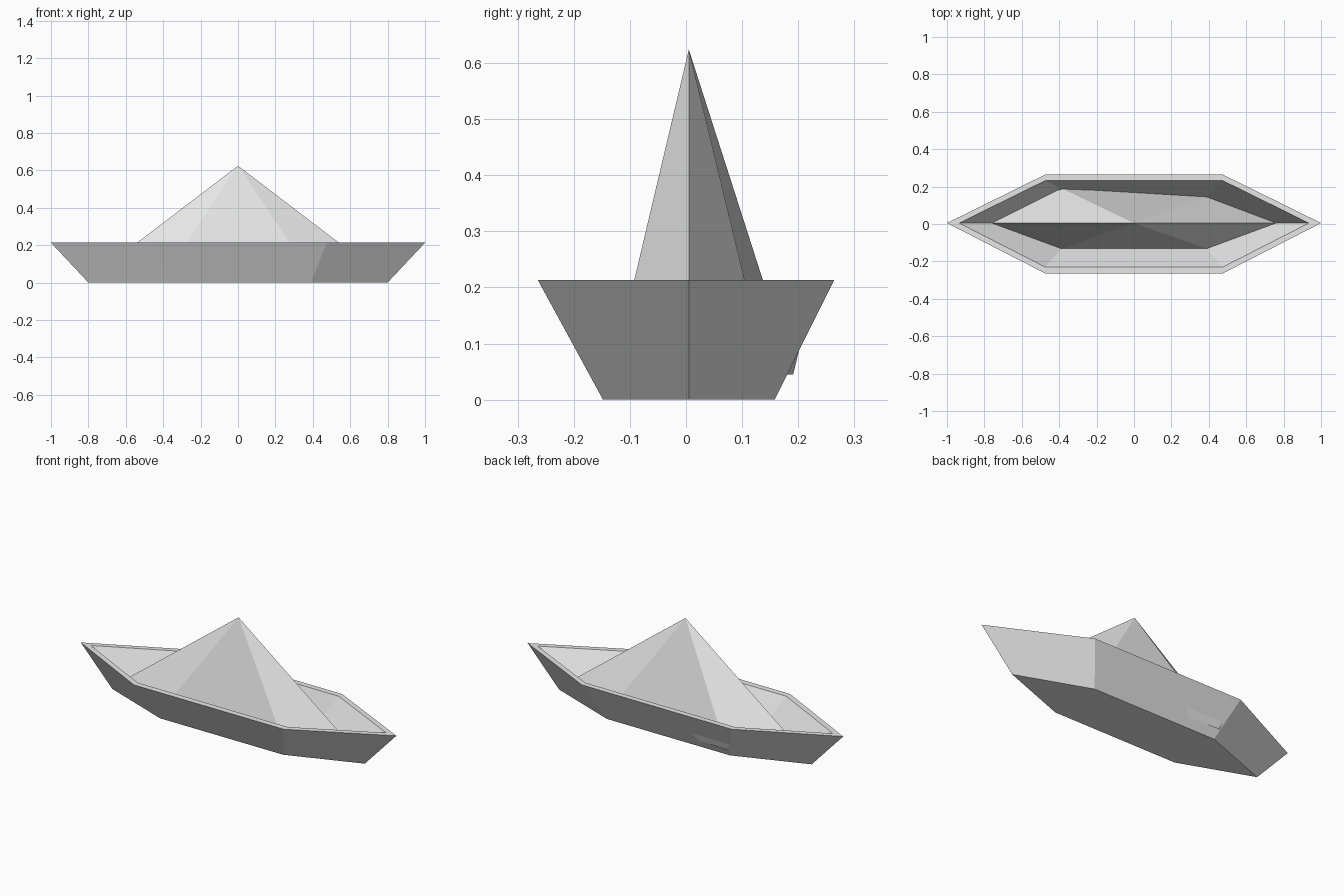
import bpy
import bmesh

default_cube = bpy.data.objects.get("Cube")
if default_cube:
    bpy.data.objects.remove(default_cube, do_unlink=True)

CENTRE_Y = 0.005
RIM_Z = 0.213
FOLD_Z = 0.045

paper = bpy.data.materials.new("plain_paper")
paper.use_nodes = True
paper.diffuse_color = (0.8, 0.8, 0.8, 1)
paper.node_tree.nodes["Principled BSDF"].inputs["Base Color"].default_value = (0.8, 0.8, 0.8, 1)


def hexagon(bm, tip_x, side_x, front_y, back_left_y, back_right_y, z):
    """Pointed six-sided ring, running counter-clockwise seen from above."""
    points = [(-tip_x, CENTRE_Y), (-side_x, front_y), (side_x, front_y),
              (tip_x, CENTRE_Y), (side_x, back_left_y), (-side_x, back_right_y)]
    return [bm.verts.new((x, y, z)) for x, y in points]


def bridge(bm, lower, upper):
    """Quads between two rings, facing outwards."""
    for i in range(len(lower)):
        j = (i + 1) % len(lower)
        bm.faces.new((lower[i], lower[j], upper[j], upper[i]))


# One folded sheet: bottom, outer sides, flat rim, inner sides, peak
bm = bmesh.new()
bottom = hexagon(bm, 0.8, 0.39, -0.148, 0.158, 0.158, 0)
rim = hexagon(bm, 1.0, 0.475, -0.264, 0.264, 0.264, RIM_Z)
inner_rim = hexagon(bm, 0.935, 0.475, -0.23, 0.232, 0.232, RIM_Z)
fold = hexagon(bm, 0.76, 0.388, -0.132, 0.145, 0.191, FOLD_Z)
peak = bm.verts.new((0, CENTRE_Y, 0.624))

bm.faces.new(bottom[::-1])
bridge(bm, bottom, rim)
bridge(bm, rim, inner_rim)
bridge(bm, inner_rim, fold)
for i in range(len(fold)):
    bm.faces.new((fold[i], fold[(i + 1) % len(fold)], peak))

mesh = bpy.data.meshes.new("paper_boat")
bm.to_mesh(mesh)
bm.free()
mesh.materials.append(paper)
boat = bpy.data.objects.new("paper_boat", mesh)
bpy.context.collection.objects.link(boat)
